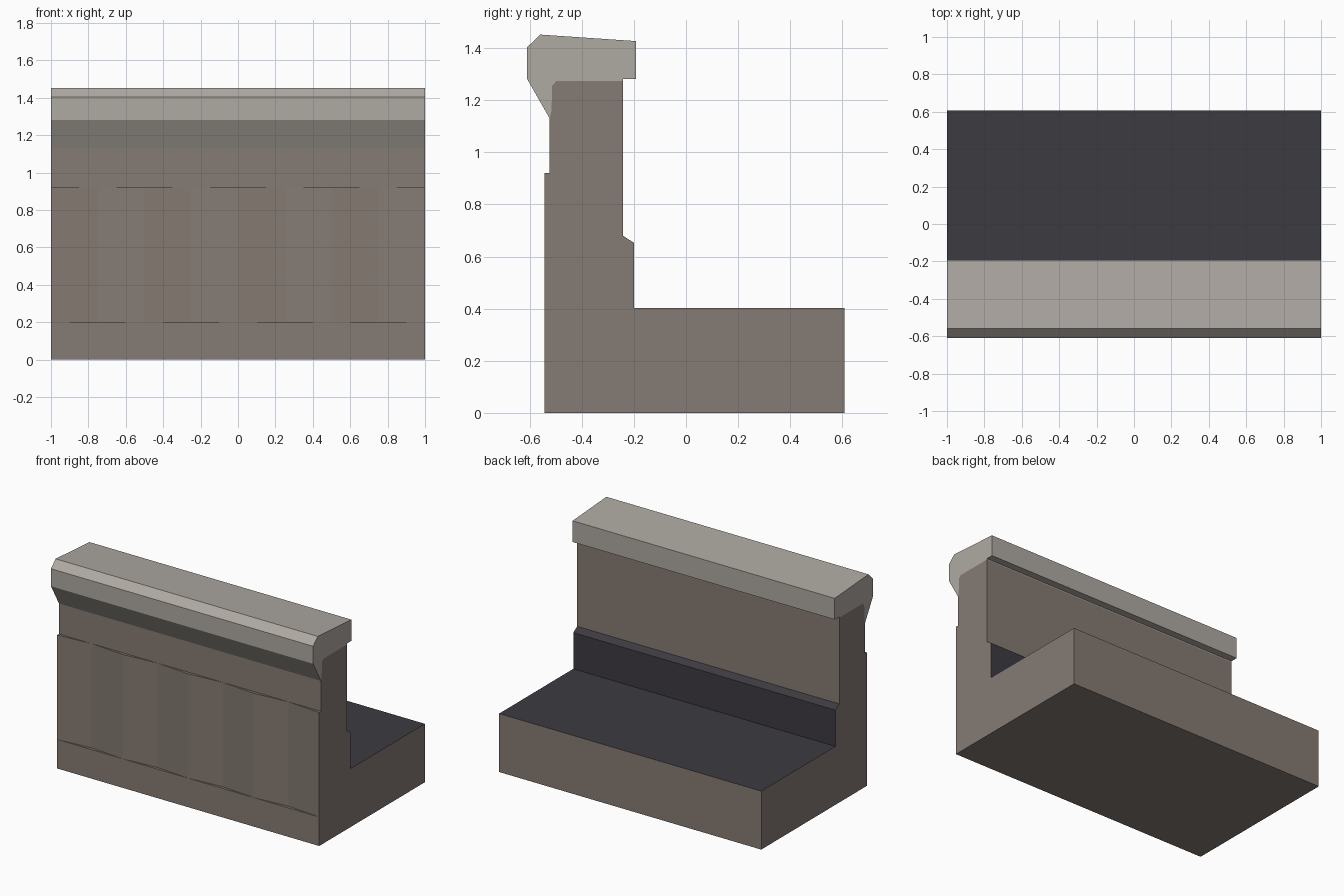
import bpy
import bmesh

if "Cube" in bpy.data.objects:
    bpy.data.objects.remove(bpy.data.objects["Cube"], do_unlink=True)


def material(name, color):
    m = bpy.data.materials.new(name)
    m.use_nodes = True
    m.diffuse_color = color
    m.node_tree.nodes["Principled BSDF"].inputs["Base Color"].default_value = color
    return m


stone = material("brown stone", (0.235, 0.198, 0.172, 1))
coping = material("pale coping stone", (0.43, 0.40, 0.365, 1))
deck = material("dark deck", (0.046, 0.043, 0.052, 1))


def loft(name, profile_at, stations, materials, second=()):
    """Sweep a (y, z) profile along x; edges listed in second get slot 1."""
    bm = bmesh.new()
    rings = [[bm.verts.new((x, y, z)) for y, z in profile_at(x)] for x in stations]
    for a, b in zip(rings, rings[1:]):
        for i in range(len(a)):
            j = (i + 1) % len(a)
            face = bm.faces.new((a[i], a[j], b[j], b[i]))
            face.material_index = int(i in second)
    bm.faces.new(rings[0])
    bm.faces.new(rings[-1])
    bmesh.ops.remove_doubles(bm, verts=bm.verts, dist=0.0001)
    bmesh.ops.recalc_face_normals(bm, faces=bm.faces)
    mesh = bpy.data.meshes.new(name)
    bm.to_mesh(mesh)
    bm.free()
    for m in materials:
        mesh.materials.append(m)
    obj = bpy.data.objects.new(name, mesh)
    bpy.context.collection.objects.link(obj)
    return obj


FRONT, SETBACK = -0.543, -0.523


def wall_profile(x):
    # Pleated front panel: ridges every half unit, valleys between them
    fold = abs((2 * x + 0.5) % 1 - 0.5) * 2
    panel = FRONT + (SETBACK - FRONT) * fold
    return [(FRONT, 0), (FRONT, 0.2), (panel, 0.2), (panel, 0.92),
            (SETBACK, 0.92), (SETBACK, 1.13), (-0.516, 1.16), (-0.514, 1.255),
            (-0.498, 1.274), (-0.242, 1.274), (-0.242, 0.68), (-0.2, 0.653),
            (-0.2, 0.403), (0.608, 0.403), (0.608, 0)]


# Wall and deck slab, with the deck, its kerb and the sloped ledge dark
loft("parapet_wall_and_slab", wall_profile, [i / 4 for i in range(-4, 5)],
     [stone, deck], second=(10, 11, 12))

# Coping that wraps over the wall top
cap = [(-0.61, 1.282), (-0.61, 1.403), (-0.56, 1.452), (-0.192, 1.427),
       (-0.192, 1.281), (-0.242, 1.281), (-0.242, 1.274), (-0.498, 1.274),
       (-0.514, 1.255), (-0.516, 1.16), (SETBACK, 1.13)]
loft("coping", lambda x: cap, [-1, 1], [coping])
